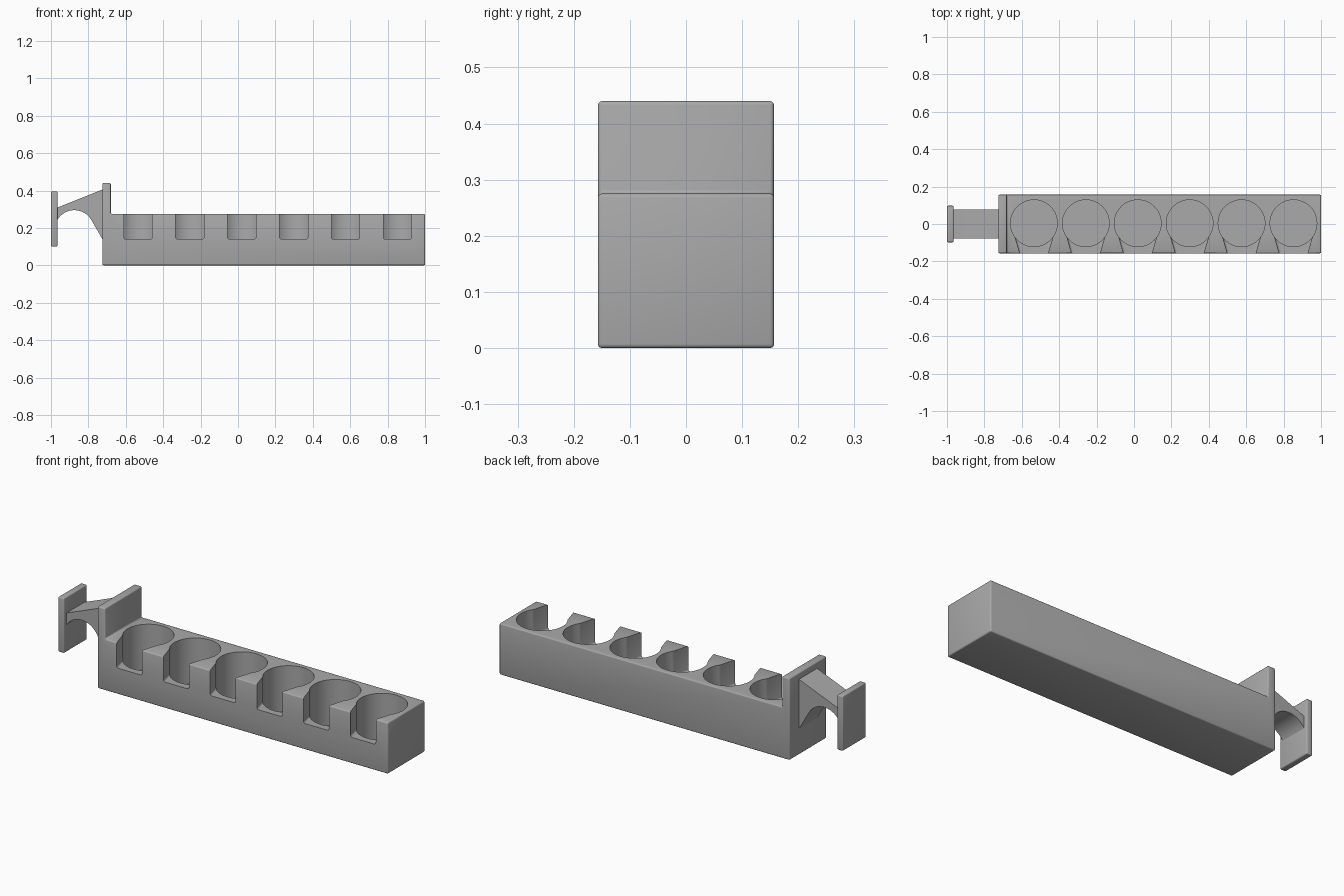
import bpy, bmesh, math

if "Cube" in bpy.data.objects:
    bpy.data.objects.remove(bpy.data.objects["Cube"])

grey = bpy.data.materials.new("plain_grey")
grey.use_nodes = True
COLOUR = (0.4, 0.4, 0.4, 1)
grey.diffuse_color = COLOUR
grey.node_tree.nodes["Principled BSDF"].inputs["Base Color"].default_value = COLOUR


def prism(name, points, offset):
    """Solid from a closed outline, extruded along an offset vector."""
    bm = bmesh.new()
    face = bm.faces.new([bm.verts.new(p) for p in points])
    moved = bmesh.ops.extrude_face_region(bm, geom=[face])["geom"]
    bmesh.ops.translate(bm, vec=offset,
                        verts=[v for v in moved if isinstance(v, bmesh.types.BMVert)])
    bmesh.ops.recalc_face_normals(bm, faces=bm.faces)
    mesh = bpy.data.meshes.new(name)
    bm.to_mesh(mesh)
    bm.free()
    mesh.materials.append(grey)
    obj = bpy.data.objects.new(name, mesh)
    bpy.context.collection.objects.link(obj)
    return obj


def side_profile(name, xz, half_width):
    return prism(name, [(x, -half_width, z) for x, z in xz], (0, 2 * half_width, 0))


def soften(obj, width, segments=3):
    mod = obj.modifiers.new("rounded_edges", "BEVEL")
    mod.width, mod.segments = width, segments
    mod.limit_method, mod.angle_limit = "ANGLE", math.radians(40)


def carve(obj, cutter):
    mod = obj.modifiers.new("cut_" + cutter.name, "BOOLEAN")
    mod.operation, mod.solver, mod.object = "DIFFERENCE", "EXACT", cutter
    cutter.hide_render = True
    cutter.hide_set(True)


# Long tray with a raised end wall
LEFT, TOP, FRONT = -0.725, 0.275, -0.157
tray = side_profile("tray", [(LEFT, 0), (1, 0), (1, TOP), (-0.68, TOP),
                             (-0.68, 0.44), (LEFT, 0.44)], -FRONT)
soften(tray, 0.007)

# Row of round pockets, each with a tapered finger slot at the front
RADIUS, CENTRE_Y, POCKET_FLOOR, SLOT_FLOOR = 0.125, 0.004, 0.03, 0.14
for i in range(6):
    cx = -0.535 + 0.2775 * i
    ring = [(cx + RADIUS * math.cos(a), CENTRE_Y + RADIUS * math.sin(a), POCKET_FLOOR)
            for a in (math.tau * k / 48 for k in range(48))]
    carve(tray, prism("pocket_cutter", ring, (0, 0, 0.4)))

    slot = [(cx - 0.069, -0.18, SLOT_FLOOR), (cx + 0.069, -0.18, SLOT_FLOOR),
            (cx + 0.104, -0.06, SLOT_FLOOR), (cx - 0.104, -0.06, SLOT_FLOOR)]
    cutter = prism("slot_cutter", slot, (0, 0, 0.3))
    soften(cutter, 0.01)
    carve(tray, cutter)

# Arched bracket arm
arc = [(-0.875 + 0.105 * math.cos(a), 0.19 + 0.105 * math.sin(a))
       for a in (math.radians(152 - 7 * k) for k in range(18))]
arm = side_profile("bracket_arm", [(-0.975, 0.305), (-0.975, 0.225)] + arc
                   + [(LEFT, 0.14), (-0.715, 0.14), (-0.715, 0.407), (LEFT, 0.405)], 0.077)

# Clip plate at the end of the arm
plate = side_profile("clip_plate", [(-1, 0.1), (-0.965, 0.1),
                                    (-0.965, 0.395), (-1, 0.395)], 0.098)
soften(plate, 0.006)

# Bake the modifiers, then smooth the curved surfaces
bpy.context.view_layer.update()
graph = bpy.context.evaluated_depsgraph_get()
for obj in (tray, arm, plate):
    baked = bpy.data.meshes.new_from_object(obj.evaluated_get(graph))
    obj.modifiers.clear()
    obj.data = baked
for helper in [o for o in bpy.data.objects if "cutter" in o.name]:
    bpy.data.objects.remove(helper)
for obj in (tray, arm, plate):
    bpy.ops.object.select_all(action="DESELECT")
    obj.select_set(True)
    bpy.context.view_layer.objects.active = obj
    bpy.ops.object.shade_smooth_by_angle(angle=math.radians(35))
